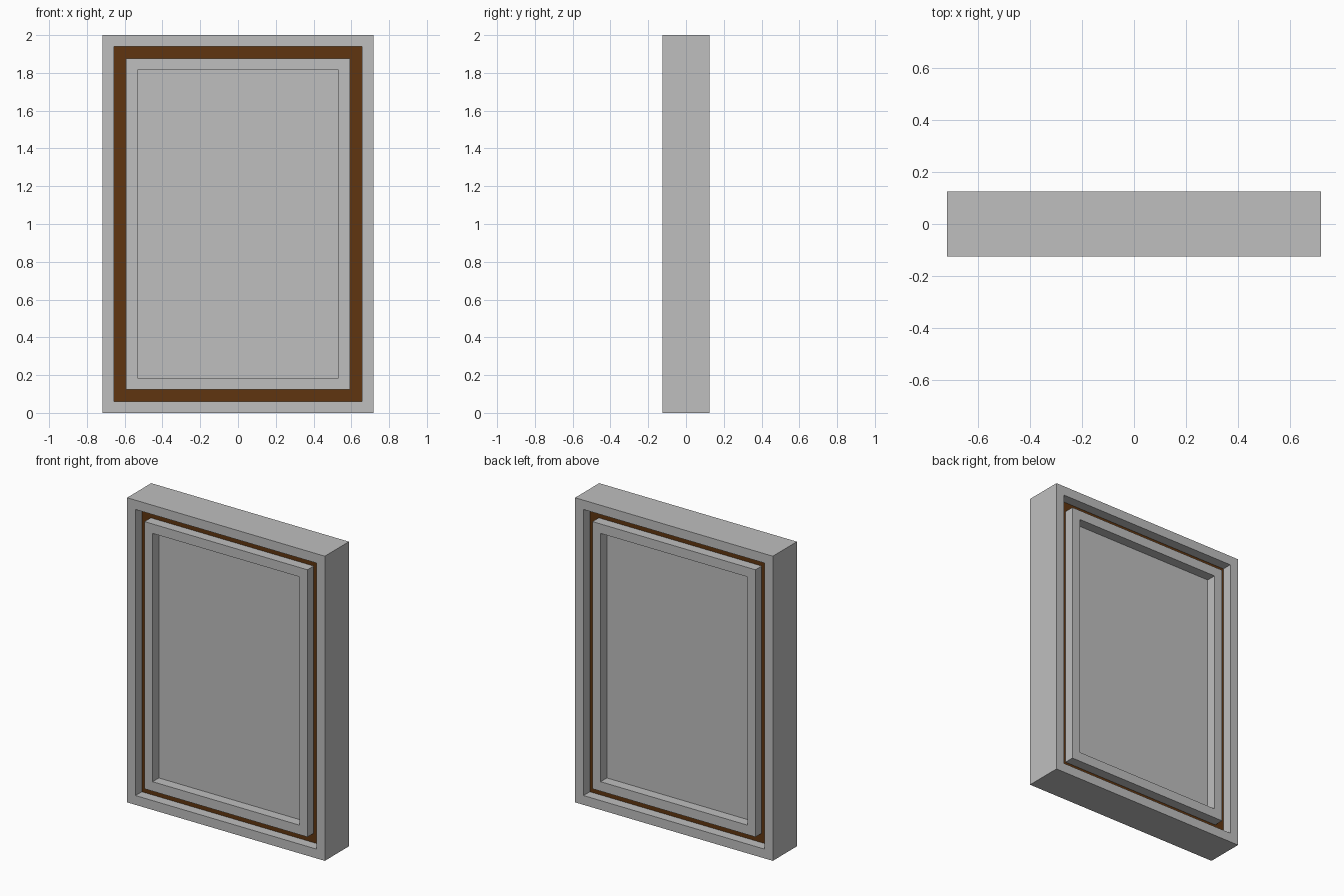
import bpy
import bmesh

cube = bpy.data.objects.get("Cube")
if cube:
    bpy.data.objects.remove(cube, do_unlink=True)


def material(name, color):
    mat = bpy.data.materials.new(name)
    mat.use_nodes = True
    mat.diffuse_color = color
    mat.node_tree.nodes["Principled BSDF"].inputs["Base Color"].default_value = color
    return mat


def finish(bm, name, mat):
    bmesh.ops.recalc_face_normals(bm, faces=bm.faces)
    mesh = bpy.data.meshes.new(name)
    bm.to_mesh(mesh)
    bm.free()
    mesh.materials.append(mat)
    obj = bpy.data.objects.new(name, mesh)
    bpy.context.collection.objects.link(obj)
    return obj


def rectangle(bm, half_w, half_h, y):
    """Four corners of an upright rectangle centred on the window."""
    return [bm.verts.new((sx * half_w, y, MID_Z + sz * half_h))
            for sx, sz in ((-1, -1), (1, -1), (1, 1), (-1, 1))]


def ring(name, outer, inner, depth, mat):
    """Rectangular frame swept around its four mitred corners."""
    bm = bmesh.new()
    loops = [rectangle(bm, *size, y) for size, y in
             ((outer, -depth), (outer, depth), (inner, depth), (inner, -depth))]
    for a, b in zip(loops, loops[1:] + loops[:1]):
        for i in range(4):
            j = (i + 1) % 4
            bm.faces.new((a[i], a[j], b[j], b[i]))
    return finish(bm, name, mat)


def slab(name, size, depth, mat):
    bm = bmesh.new()
    a, b = rectangle(bm, *size, -depth), rectangle(bm, *size, depth)
    bm.faces.new(a)
    bm.faces.new(b)
    for i in range(4):
        j = (i + 1) % 4
        bm.faces.new((a[i], a[j], b[j], b[i]))
    return finish(bm, name, mat)


# Half sizes (width, height) of each nested rectangle
MID_Z = 1.0
FRAME_OUTER = (0.718, 1.0)
FRAME_INNER = (0.657, 0.939)
SASH_OUTER = (0.592, 0.877)
SASH_INNER = (0.533, 0.815)
FRONT = 0.125
RECESS = 0.06

silver = material("silver grey", (0.52, 0.52, 0.52, 1))
brown = material("dark brown", (0.115, 0.036, 0.005, 1))

# Fixed frame, brown seal in the gap, sash and recessed panel
ring("outer_frame", FRAME_OUTER, FRAME_INNER, FRONT, silver)
ring("gap_seal", FRAME_INNER, SASH_OUTER, RECESS, brown)
ring("inner_sash", SASH_OUTER, SASH_INNER, FRONT, silver)
slab("centre_panel", SASH_INNER, RECESS, silver)
